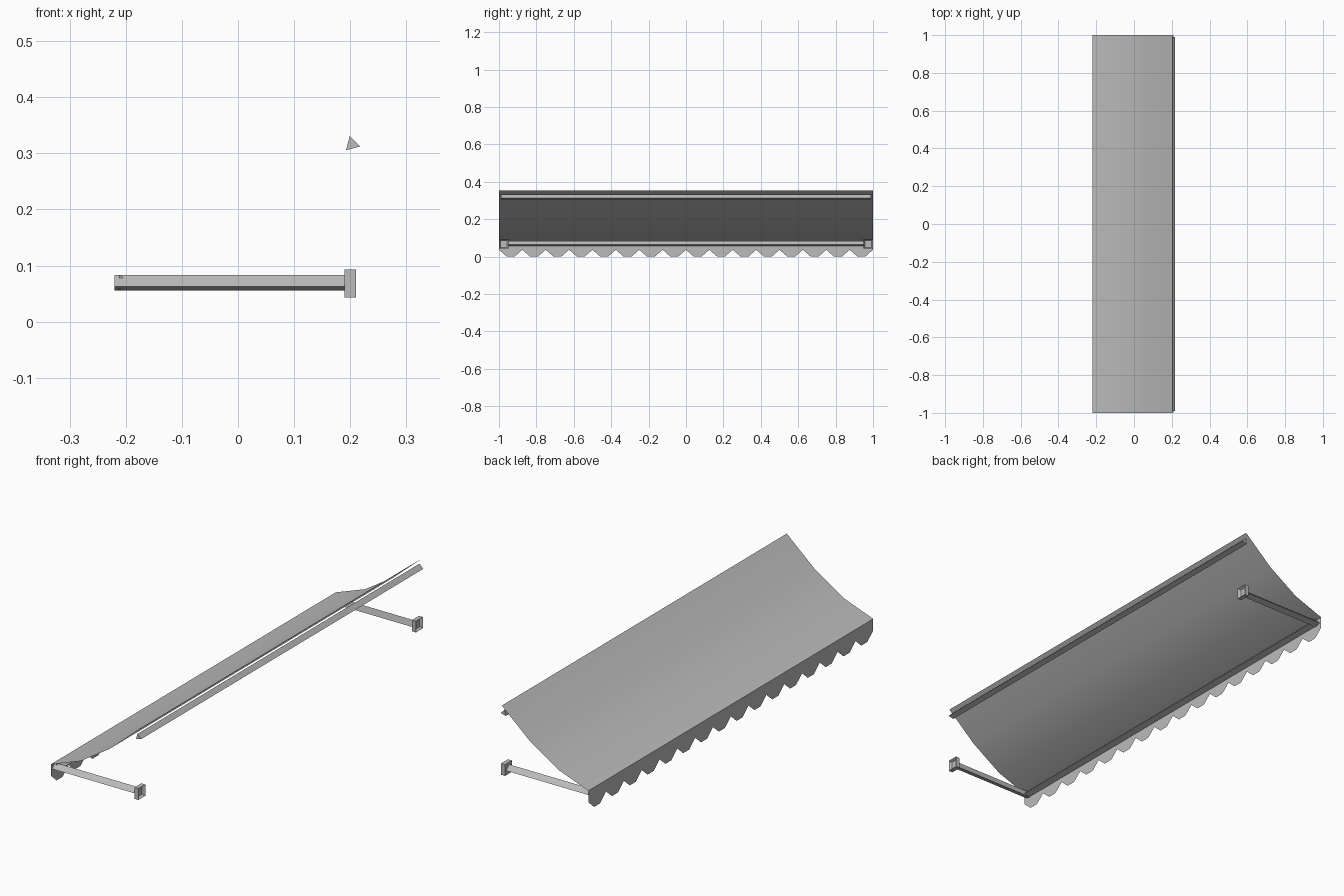
import bpy, bmesh
from math import cos, sin, radians
from mathutils import Vector

cube = bpy.data.objects.get("Cube")
if cube:
    bpy.data.objects.remove(cube, do_unlink=True)

grey = bpy.data.materials.new("light grey")
grey.use_nodes = True
colour = (0.5, 0.5, 0.5, 1)
grey.diffuse_color = colour
grey.node_tree.nodes["Principled BSDF"].inputs["Base Color"].default_value = colour


def finish(name, bm, smooth=False, solid=True):
    if solid:
        bmesh.ops.recalc_face_normals(bm, faces=bm.faces)
    for face in bm.faces:
        face.smooth = smooth
    mesh = bpy.data.meshes.new(name)
    bm.to_mesh(mesh)
    bm.free()
    mesh.materials.append(grey)
    obj = bpy.data.objects.new(name, mesh)
    bpy.context.collection.objects.link(obj)
    return obj


def triangular_bar(name, start, end, outward, radius):
    """Three-sided bar whose side corner points along outward."""
    bm = bmesh.new()
    start, end, outward = Vector(start), Vector(end), Vector(outward)
    up = Vector((0, 0, 1))
    ring = [bm.verts.new(start + radius * (outward * cos(radians(a)) + up * sin(radians(a))))
            for a in (105, 225, 345)]
    face = bm.faces.new(ring)
    top = bmesh.ops.extrude_face_region(bm, geom=[face], use_keep_orig=True)
    moved = [v for v in top["geom"] if isinstance(v, bmesh.types.BMVert)]
    bmesh.ops.translate(bm, verts=moved, vec=end - start)
    return finish(name, bm)


FRONT = -0.22
EDGE = 0.087

# Canopy: a thin sagging sheet
bm = bmesh.new()
rows = []
for x, z in ((FRONT, EDGE), (-0.075, 0.14), (0.068, 0.232), (0.205, 0.352)):
    rows.append([bm.verts.new((x, y, z)) for y in (-1, 1)])
for a, b in zip(rows, rows[1:]):
    bm.faces.new((a[0], b[0], b[1], a[1]))
finish("canopy", bm, smooth=True, solid=False)

# Valance: hanging strip with scalloped lower edge
bm = bmesh.new()
teeth = 16
width = 2 / teeth
columns = []
for i in range(teeth):
    for part, z in ((0, 0.036), (0.33, 0), (0.67, 0)):
        columns.append((-1 + (i + part) * width, z))
columns.append((1, 0.036))
strips = [(bm.verts.new((FRONT, y, z)), bm.verts.new((FRONT, y, EDGE))) for y, z in columns]
for a, b in zip(strips, strips[1:]):
    bm.faces.new((a[0], a[1], b[1], b[0]))
finish("valance", bm, solid=False)

# Wall rail and front rail
triangular_bar("wall_rail", (0.203, -0.99, 0.316), (0.203, 0.99, 0.316), (1, 0, 0), 0.015)
triangular_bar("front_rail", (-0.206, -0.975, 0.068), (-0.206, 0.975, 0.068), (1, 0, 0), 0.0165)

# Side arms with recessed wall brackets
for side, s in (("right", -1), ("left", 1)):
    y = s * 0.974
    triangular_bar(side + "_arm", (FRONT, y, 0.067), (0.195, y, 0.067), (0, s, 0), 0.0167)
    bm = bmesh.new()
    bmesh.ops.create_cube(bm, size=1)
    bmesh.ops.scale(bm, verts=bm.verts, vec=(0.02, 0.049, 0.05))
    bmesh.ops.translate(bm, verts=bm.verts, vec=(0.2, y, 0.068))
    bm.normal_update()
    back = [f for f in bm.faces if f.normal.x > 0.9]
    bmesh.ops.inset_region(bm, faces=back, thickness=0.009)
    bmesh.ops.translate(bm, verts=back[0].verts, vec=(-0.012, 0, 0))
    finish(side + "_bracket", bm)
